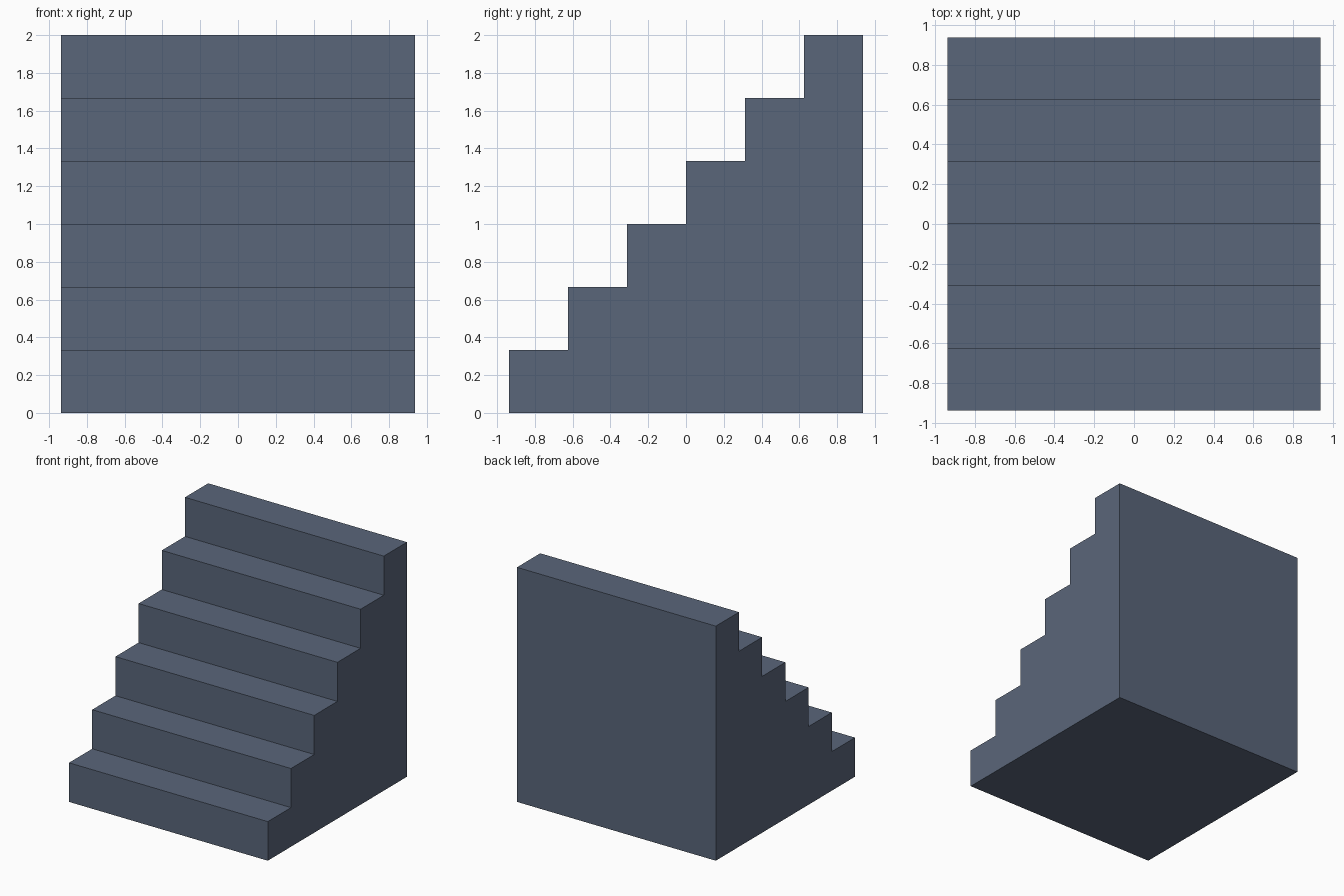
import bpy
import bmesh

if "Cube" in bpy.data.objects:
    bpy.data.objects.remove(bpy.data.objects["Cube"])

STEPS = 6
WIDTH = 1.875
DEPTH = 1.875
HEIGHT = 2.0
run, rise = DEPTH / STEPS, HEIGHT / STEPS

slate = bpy.data.materials.new("slate_blue_grey")
slate.diffuse_color = (0.102, 0.133, 0.195, 1.0)
slate.use_nodes = True
slate.node_tree.nodes["Principled BSDF"].inputs["Base Color"].default_value = slate.diffuse_color

# Side profile: base line, then a riser and a tread for each step
profile = [(DEPTH / 2, 0.0), (-DEPTH / 2, 0.0)]
for i in range(STEPS):
    y, z = -DEPTH / 2 + i * run, (i + 1) * rise
    profile += [(y, z), (y + run, z)]

# Solid staircase: profile extruded across the width
bm = bmesh.new()
side = bm.faces.new([bm.verts.new((-WIDTH / 2, y, z)) for y, z in profile])
ext = bmesh.ops.extrude_face_region(bm, geom=[side], use_keep_orig=True)
moved = [v for v in ext["geom"] if isinstance(v, bmesh.types.BMVert)]
bmesh.ops.translate(bm, verts=moved, vec=(WIDTH, 0, 0))
bmesh.ops.recalc_face_normals(bm, faces=bm.faces)

mesh = bpy.data.meshes.new("staircase")
bm.to_mesh(mesh)
bm.free()
mesh.materials.append(slate)
bpy.context.collection.objects.link(bpy.data.objects.new("staircase", mesh))
